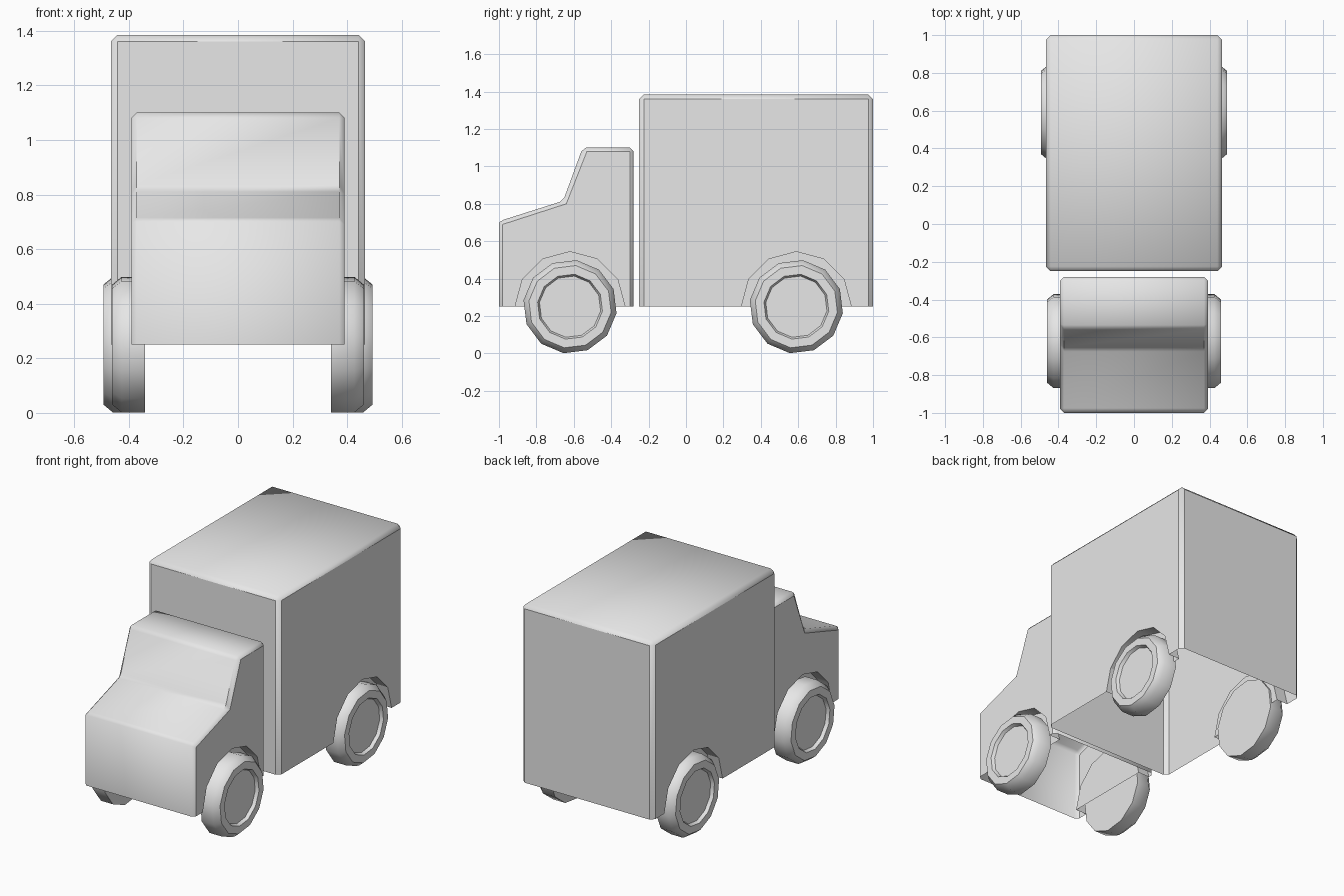
import bpy, bmesh, math

cube = bpy.data.objects.get("Cube")
if cube:
    bpy.data.objects.remove(cube, do_unlink=True)

GREY = (0.8, 0.8, 0.8, 1.0)
paint = bpy.data.materials.new("light_grey")
paint.use_nodes = True
paint.diffuse_color = GREY
for node in paint.node_tree.nodes:
    if node.type == 'BSDF_PRINCIPLED':
        node.inputs["Base Color"].default_value = GREY

AXLE_Z = 0.25
FRONT_Y, REAR_Y = -0.62, 0.59
ARCH_RADIUS, ARCH_DEPTH = 0.294, 0.08


def finish(name, bm, is_flat):
    """Smooth shading, with hard edges at steep corners and around flat panels."""
    bmesh.ops.recalc_face_normals(bm, faces=bm.faces[:])
    for face in bm.faces:
        face.smooth = True
    for edge in bm.edges:
        steep = edge.calc_face_angle(math.pi) > math.radians(50)
        edge.smooth = not (steep or any(is_flat(f.normal) for f in edge.link_faces))
    mesh = bpy.data.meshes.new(name)
    bm.to_mesh(mesh)
    bm.free()
    mesh.materials.append(paint)
    obj = bpy.data.objects.new(name, mesh)
    bpy.context.collection.objects.link(obj)
    return obj


def shell(name, corners, half_width, chamfer, axle_y, is_flat):
    """Open-bottomed body: each side corner fans out to its outer edge points."""
    bm = bmesh.new()
    cache = {}

    def vert(x, p):
        key = (round(x, 4), round(p[0], 4), round(p[1], 4))
        if key not in cache:
            cache[key] = bm.verts.new(key)
        return cache[key]

    def face(points):
        bm.faces.new(list(dict.fromkeys(vert(x, p) for x, p in points)))

    inner = [c for c, outs in corners for _ in outs]
    outer = [o for _, outs in corners for o in outs]
    arch = [(axle_y + ARCH_RADIUS * math.cos(i * math.pi / 6),
             AXLE_Z + ARCH_RADIUS * math.sin(i * math.pi / 6)) for i in range(7)]
    edge_x = half_width - chamfer
    for s in (-1, 1):
        side, lip, well = s * half_width, s * edge_x, s * (half_width - ARCH_DEPTH)
        # Side panel with arch notch, then its chamfered border
        face([(side, p) for p in [c for c, _ in corners] + arch])
        for i in range(len(outer) - 1):
            face([(side, inner[i]), (side, inner[i + 1]),
                  (lip, outer[i + 1]), (lip, outer[i])])
        # Wheel well
        for a, b in zip(arch, arch[1:]):
            face([(side, a), (side, b), (well, b), (well, a)])
        face([(well, p) for p in arch])
    # Panels running across the body
    for a, b in zip(outer, outer[1:]):
        face([(-edge_x, a), (edge_x, a), (edge_x, b), (-edge_x, b)])
    return finish(name, bm, is_flat)


# Cargo box
box_corners = [
    ((-0.225, 0.25), [(-0.25, 0.25)]),
    ((-0.225, 1.36), [(-0.25, 1.36), (-0.225, 1.385)]),
    ((0.975, 1.36), [(0.975, 1.385), (1.0, 1.36)]),
    ((0.975, 0.25), [(1.0, 0.25)]),
]
shell("cargo_box", box_corners, 0.466, 0.025, REAR_Y,
      lambda n: abs(n.x) > 0.9 or abs(n.y) > 0.9)

# Cab with sloping bonnet and windscreen
cab_corners = [
    ((-0.98, 0.25), [(-1.0, 0.25)]),
    ((-0.98, 0.69), [(-1.0, 0.70), (-0.975, 0.715)]),
    ((-0.64, 0.80), [(-0.675, 0.81), (-0.65, 0.835)]),
    ((-0.53, 1.08), [(-0.56, 1.08), (-0.535, 1.10)]),
    ((-0.30, 1.08), [(-0.30, 1.10), (-0.28, 1.08)]),
    ((-0.30, 0.25), [(-0.28, 0.25)]),
]
shell("cab", cab_corners, 0.391, 0.02, FRONT_Y, lambda n: abs(n.x) > 0.9)


def wheel(name, side, inner_x, axle_y):
    """Twelve-sided lathe: flat back, rounded tyre shoulder, recessed hub."""
    bm = bmesh.new()
    profile = [(0, 0.251), (0.085, 0.251), (0.12, 0.222), (0.12, 0.175), (0.1, 0.165)]
    rings = []
    for depth, radius in profile:
        angles = [math.radians(30 * i + 8) for i in range(12)]
        rings.append([bm.verts.new((side * (inner_x + depth),
                                    axle_y - radius * math.sin(a),
                                    AXLE_Z - radius * math.cos(a))) for a in angles])
    for r, q in zip(rings, rings[1:]):
        for i in range(12):
            j = (i + 1) % 12
            bm.faces.new((r[i], r[j], q[j], q[i]))
    caps = [bm.faces.new(rings[0]), bm.faces.new(rings[-1])]
    obj = finish(name, bm, lambda n: False)
    # Keep the hub and the back disc crisp
    for poly in obj.data.polygons:
        if len(poly.vertices) == 12:
            poly.use_smooth = False


for side, label in ((-1, "right"), (1, "left")):
    wheel("front_wheel_" + label, side, 0.341, FRONT_Y)
    wheel("rear_wheel_" + label, side, 0.373, REAR_Y)
